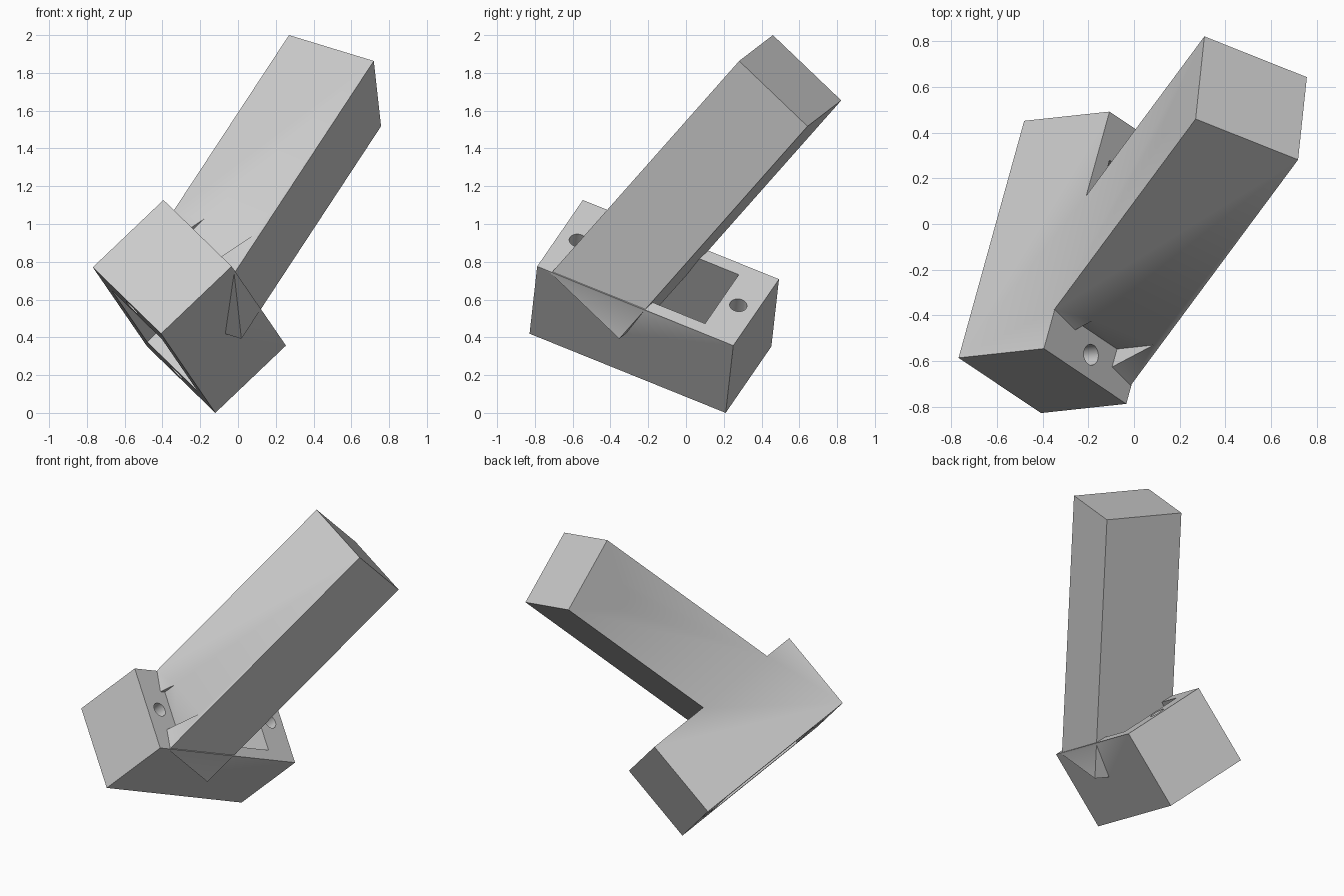
import bpy, bmesh
from mathutils import Vector, Matrix

if "Cube" in bpy.data.objects:
    bpy.data.objects.remove(bpy.data.objects["Cube"])

grey = bpy.data.materials.new("grey")
grey.diffuse_color = (0.6, 0.6, 0.6, 1)
grey.use_nodes = True
grey.node_tree.nodes["Principled BSDF"].inputs["Base Color"].default_value = grey.diffuse_color


def frame(origin, long_axis, second, third):
    """Right-angled frame whose axes follow the three given directions."""
    c = Vector(long_axis).normalized()
    b = Vector(second)
    b = (b - c * b.dot(c)).normalized()
    a = b.cross(c)
    if a.dot(Vector(third)) < 0:
        a = -a
    m = Matrix((a, b, c)).transposed().to_4x4()
    m.translation = Vector(origin)
    return m


def finish(name, bm, m):
    bm.transform(m)
    bmesh.ops.recalc_face_normals(bm, faces=bm.faces)
    me = bpy.data.meshes.new(name)
    bm.to_mesh(me)
    bm.free()
    me.materials.append(grey)
    ob = bpy.data.objects.new(name, me)
    bpy.context.collection.objects.link(ob)
    return ob


def box(name, m, lo, hi):
    bm = bmesh.new()
    bmesh.ops.create_cube(bm, size=1)
    lo, hi = Vector(lo), Vector(hi)
    for v in bm.verts:
        v.co = Vector([lo[i] + (v.co[i] + 0.5) * (hi[i] - lo[i]) for i in range(3)])
    return finish(name, bm, m)


def rod(name, m, r, a0, a1, b, c):
    """Cylinder along the first axis of the frame."""
    bm = bmesh.new()
    bmesh.ops.create_cone(bm, cap_ends=True, segments=40, radius1=r, radius2=r, depth=a1 - a0)
    turn = Matrix.Rotation(1.5707963, 4, 'Y')
    return finish(name, bm, m @ Matrix.Translation(((a0 + a1) / 2, b, c)) @ turn)


def combine(ob, tool, op='DIFFERENCE'):
    mod = ob.modifiers.new(op, 'BOOLEAN')
    mod.operation, mod.object, mod.solver = op, tool, 'EXACT'
    bpy.context.view_layer.objects.active = ob
    bpy.ops.object.modifier_apply(modifier=mod.name)
    bpy.data.objects.remove(tool)


# Tilted base block with a rectangular slot and a screw hole at each end
T, W, L = 0.518, 0.559, 1.156
B = frame((-0.12, 0.21, 0.0), (-0.288, -1.04, 0.42), (-0.36, 0.245, 0.35), (0.37, 0.04, 0.36))
base = box("bracket", B, (0, 0, 0), (T, W, L))
combine(base, box("slot", B, (-0.1, 0.07, 0.2), (T + 0.1, 0.482, 0.956)))
for t in (0.105, L - 0.105):
    combine(base, rod("screw_hole", B, 0.046, -0.1, T + 0.1, W / 2, t))

# Square arm leaning out of the slot
S, H = 0.502, 1.675
A = frame((0.27, 0.46, 2.0), (-0.738, -0.995, -1.123), (0.04, 0.365, -0.345), (0.45, -0.175, -0.135))
arm = box("arm", A, (0, 0, 0), (S, S, H))

# Clearance notch in the arm beside the front screw hole
combine(arm, box("notch", B, (0.2, 0.14, 0.956), (1.3, 0.41, 1.4)))

# Cross hole near the arm tip, wider at both mouths
combine(arm, rod("cross_hole", A, 0.05, -0.1, S + 0.1, S / 2, 0.25))
combine(arm, rod("mouth_right", A, 0.085, S - 0.13, S + 0.1, S / 2, 0.25))
combine(arm, rod("mouth_left", A, 0.085, -0.1, 0.17, S / 2, 0.25))

# Join both into one solid
combine(base, arm, 'UNION')
bpy.ops.object.select_all(action='DESELECT')
base.select_set(True)
bpy.context.view_layer.objects.active = base
bpy.ops.object.shade_smooth_by_angle(angle=0.5236)
